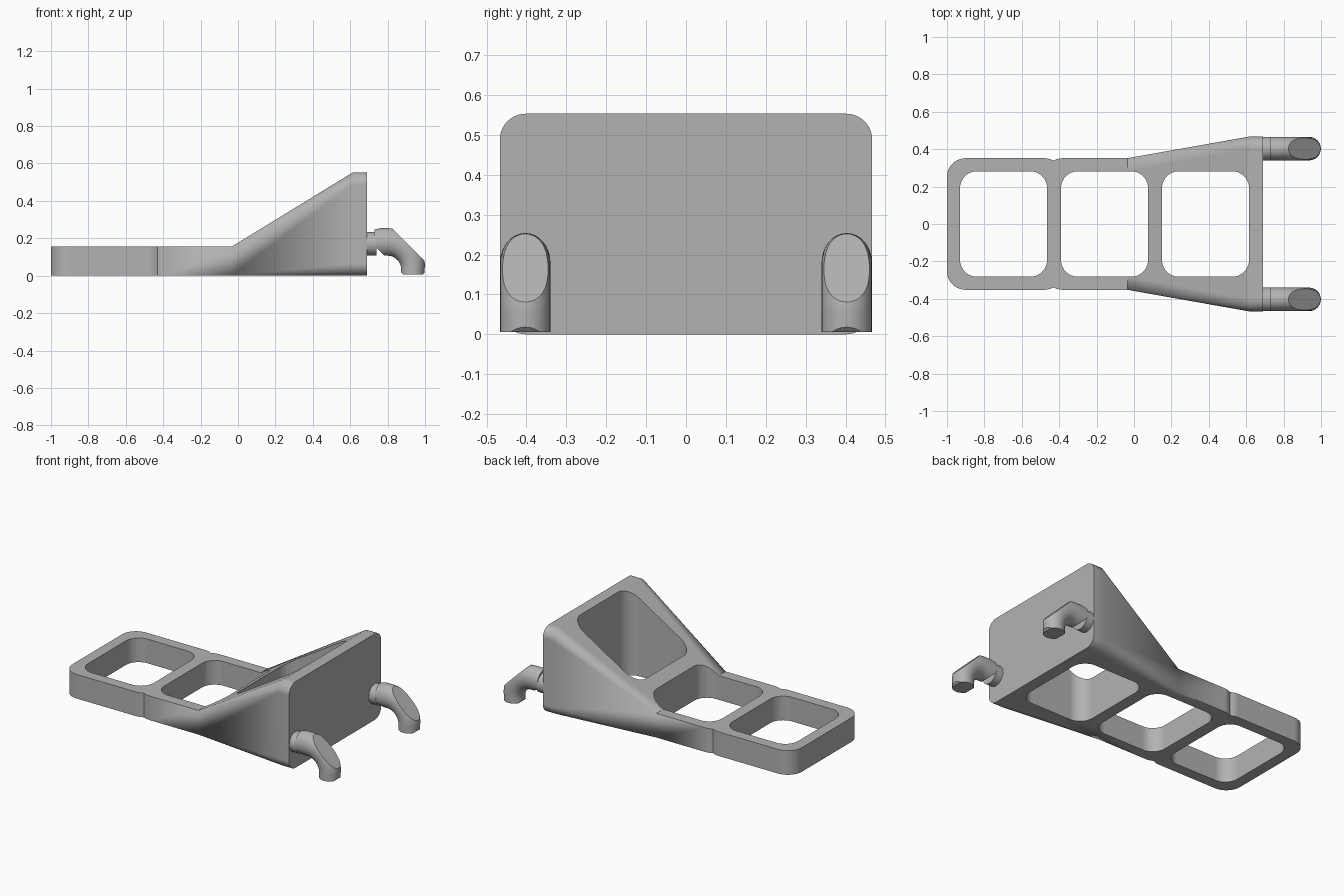
import bpy, bmesh, math
from mathutils import Vector

cube = bpy.data.objects.get("Cube")
if cube:
    bpy.data.objects.remove(cube, do_unlink=True)

grey = bpy.data.materials.new("plain grey")
grey.use_nodes = True
grey.diffuse_color = (0.45, 0.45, 0.45, 1)
grey.node_tree.nodes["Principled BSDF"].inputs["Base Color"].default_value = grey.diffuse_color


def make_object(name, bm):
    bmesh.ops.recalc_face_normals(bm, faces=bm.faces)
    mesh = bpy.data.meshes.new(name)
    bm.to_mesh(mesh)
    bm.free()
    mesh.materials.append(grey)
    obj = bpy.data.objects.new(name, mesh)
    bpy.context.collection.objects.link(obj)
    return obj


def activate(obj):
    bpy.ops.object.select_all(action="DESELECT")
    obj.select_set(True)
    bpy.context.view_layer.objects.active = obj


def smooth(obj):
    activate(obj)
    bpy.ops.object.shade_smooth_by_angle(angle=math.radians(30))


def rounded_rect(a0, a1, b0, b1, r, steps=10):
    """Outline of a rectangle with round corners."""
    corners = [(a1 - r, b1 - r), (a0 + r, b1 - r), (a0 + r, b0 + r), (a1 - r, b0 + r)]
    points = []
    for k, (a, b) in enumerate(corners):
        for i in range(steps + 1):
            t = math.pi / 2 * (k + i / steps)
            points.append((a + r * math.cos(t), b + r * math.sin(t)))
    return points


def upright_block(name, x0, x1, half, z0, z1, r):
    bm = bmesh.new()
    face = bm.faces.new([bm.verts.new((x, y, z0))
                         for x, y in rounded_rect(x0, x1, -half, half, r)])
    moved = bmesh.ops.extrude_face_region(bm, geom=[face])["geom"]
    bmesh.ops.translate(bm, vec=(0, 0, z1 - z0),
                        verts=[v for v in moved if isinstance(v, bmesh.types.BMVert)])
    return make_object(name, bm)


def combine(target, other, operation):
    mod = target.modifiers.new(operation.lower(), "BOOLEAN")
    mod.operation, mod.solver, mod.object = operation, "EXACT", other
    activate(target)
    bpy.ops.object.modifier_apply(modifier=mod.name)
    bpy.data.objects.remove(other, do_unlink=True)


# Low tray: two overlapping rounded cells leave a notch on each side
body = upright_block("tray_body", -1, -0.38, 0.352, 0, 0.155, 0.1)
combine(body, upright_block("second_cell", -0.48, 0.3, 0.352, 0, 0.155, 0.1), "UNION")

# Flared wedge: hull from the tray section to the rounded end plate
bm = bmesh.new()
for y in (-0.352, 0.352):
    for z in (0, 0.155):
        bm.verts.new((-0.035, y, z))
for x in (0.615, 0.69):
    for y, z in rounded_rect(-0.467, 0.467, 0, 0.553, 0.065):
        bm.verts.new((x, y, z))
bmesh.ops.convex_hull(bm, input=bm.verts)
bmesh.ops.dissolve_limit(bm, angle_limit=0.01, verts=bm.verts, edges=bm.edges)
combine(body, make_object("wedge", bm), "UNION")

# Three open compartments
for x in (-0.93, -0.39, 0.15):
    combine(body, upright_block("opening", x, x + 0.465, 0.282, -0.1, 0.8, 0.09), "DIFFERENCE")
smooth(body)
body.modifiers.new("even shading", "WEIGHTED_NORMAL").keep_sharp = True


# Hooks: stub, swept elbow, then flat cuts
RADIUS, BEND, SIDES = 0.063, 0.135, 32


def elbow_ring(bm, centre, angle, extra, y):
    """Cross-section whose outer half is stretched by extra."""
    out = Vector((math.sin(angle), 0, math.cos(angle)))
    ring = []
    for i in range(SIDES):
        t = 2 * math.pi * i / SIDES
        reach = (RADIUS + extra / 2) * math.cos(t) + extra / 2
        ring.append(bm.verts.new(centre + out * reach + Vector((0, y + RADIUS * math.sin(t), 0))))
    return ring


def slice_off(bm, point, normal):
    cut = bmesh.ops.bisect_plane(bm, geom=bm.verts[:] + bm.edges[:] + bm.faces[:],
                                 plane_co=point, plane_no=normal, clear_outer=True)
    edges = [e for e in cut["geom_cut"] if isinstance(e, bmesh.types.BMEdge)]
    bmesh.ops.contextual_create(bm, geom=edges)


def hook(side, y):
    bm = bmesh.new()
    rings = [elbow_ring(bm, Vector((x, 0, 0.17)), 0, extra, y)
             for x, extra in ((0.73, 0.014), (0.76, 0.021))]
    for i in range(17):
        a = math.pi / 2 * i / 16
        centre = Vector((0.8 + BEND * math.sin(a), 0, 0.035 + BEND * math.cos(a)))
        rings.append(elbow_ring(bm, centre, a, 0.021 * math.cos(a), y))
    rings.append(elbow_ring(bm, Vector((0.935, 0, 0.006)), math.pi / 2, 0, y))
    for p, q in zip(rings, rings[1:]):
        for i in range(SIDES):
            j = (i + 1) % SIDES
            bm.faces.new((p[i], p[j], q[j], q[i]))
    bm.faces.new(rings[0])
    bm.faces.new(rings[-1])
    slice_off(bm, (0.91, y, 0.168), (1, 0, 1))
    slice_off(bm, (0.986, y, 0.006), (1, 0, -1))
    slice_off(bm, (0.884, y, 0.006), (-1, 0, -1))
    smooth(make_object(side + "_hook", bm))

    bpy.ops.mesh.primitive_cylinder_add(vertices=SIDES, radius=RADIUS, depth=0.08,
                                        location=(0.7, y, 0.17), rotation=(0, math.pi / 2, 0))
    stub = bpy.context.object
    stub.name = side + "_hook_stub"
    stub.data.materials.append(grey)
    smooth(stub)


hook("left", 0.403)
hook("right", -0.403)
